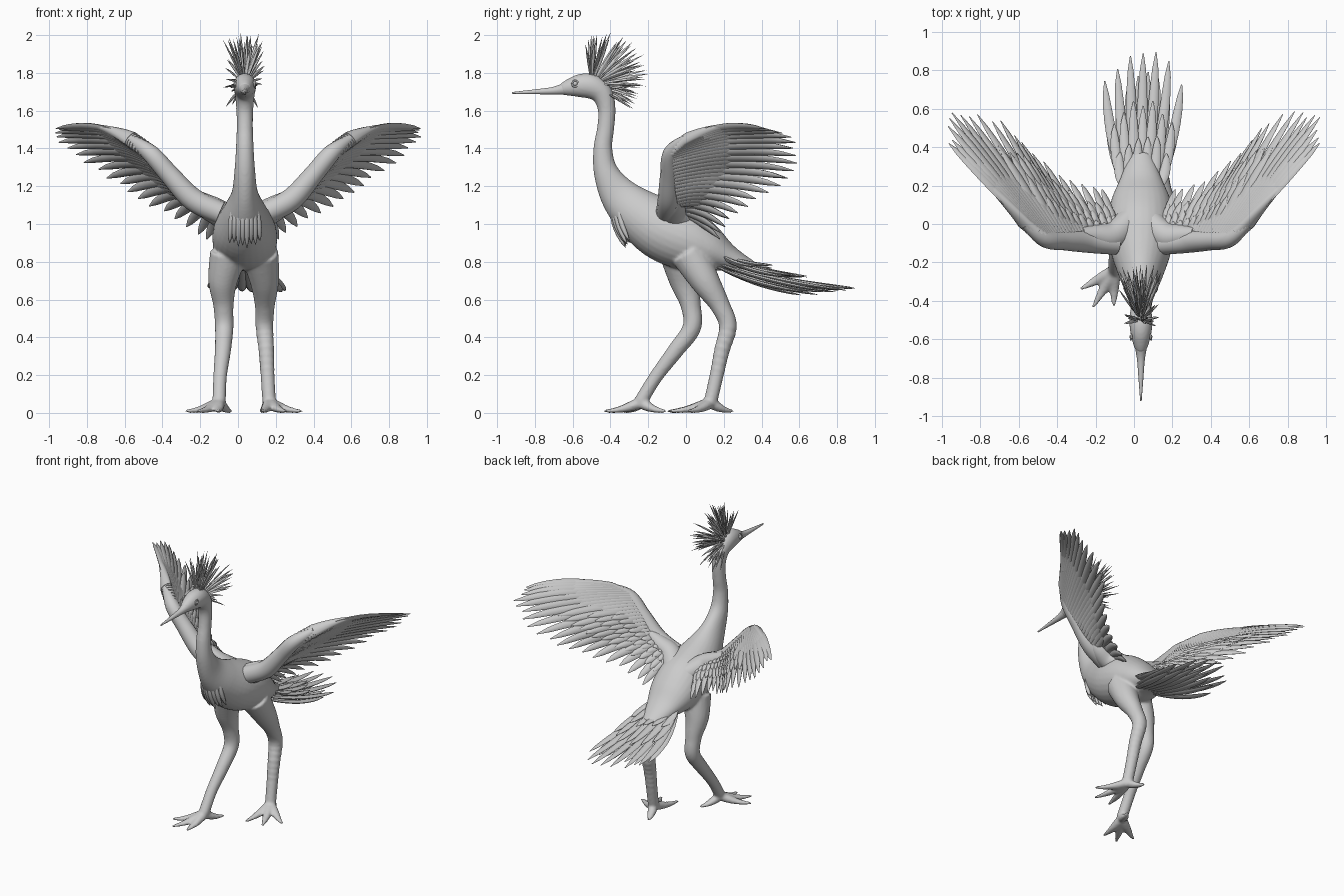
import bpy, bmesh, math, random
from mathutils import Vector as V

random.seed(4)
if "Cube" in bpy.data.objects:
    bpy.data.objects.remove(bpy.data.objects["Cube"])

CX = 0.036  # body centre line
grey = bpy.data.materials.new("clay_grey")
grey.use_nodes = True
COL = (0.6, 0.6, 0.6, 1)
grey.diffuse_color = COL
grey.node_tree.nodes["Principled BSDF"].inputs["Base Color"].default_value = COL


def spline(pts, t):
    """Catmull-Rom through tuples of any length, t from 0 to 1."""
    n = len(pts) - 1
    i = min(int(t * n), n - 1)
    f = t * n - i
    a, b, c, d = (pts[min(max(k, 0), n)] for k in (i - 1, i, i + 1, i + 2))
    return [0.5 * (2 * q + (r - p) * f + (2 * p - 5 * q + 4 * r - s) * f * f
                   + (3 * q - p - 3 * r + s) * f ** 3) for p, q, r, s in zip(a, b, c, d)]


def loft(bm, stations, side, seg=16):
    """Closed elliptical tube: stations are (x, y, z, half width, half thickness)."""
    rings = []
    last = len(stations) - 1
    for i, s in enumerate(stations):
        tan = V(stations[min(i + 1, last)][:3]) - V(stations[max(i - 1, 0)][:3])
        nor = tan.cross(side).normalized()
        wid = nor.cross(tan).normalized()
        rings.append([bm.verts.new(V(s[:3]) + wid * s[3] * math.cos(a) + nor * s[4] * math.sin(a))
                      for a in (math.tau * k / seg for k in range(seg))])
    for r0, r1 in zip(rings, rings[1:]):
        for k in range(seg):
            m = (k + 1) % seg
            bm.faces.new((r0[k], r0[m], r1[m], r1[k]))
    bm.faces.new(rings[0])
    bm.faces.new(rings[-1])


def tube(bm, pts, side=V((1, 0, 0)), steps=40, seg=20, ripple=0):
    out = []
    for i in range(steps + 1):
        s = spline(pts, i / steps)
        k = 1 + (ripple * math.sin(s[2] * 170) if 0.2 < s[2] < 0.46 else 0)
        out.append((*s[:3], max(s[3], .003) * k, max(s[4], .003) * k))
    loft(bm, out, side, seg)


def feather(bm, root, mid, tip, side, width, thick, steps=9, seg=8, sharp=0.6):
    root, mid, tip = V(root), V(mid), V(tip)
    out = []
    for i in range(steps + 1):
        t = i / steps
        p = root * (1 - t) ** 2 + mid * 2 * t * (1 - t) + tip * t * t
        k = (0.55 + 0.45 * min(t * 2, 1)) * max(1 - t ** 4, 0.02) ** sharp
        out.append((*p, width * k, thick * k))
    loft(bm, out, side, seg)


def finish(bm, name, angle=60):
    bmesh.ops.recalc_face_normals(bm, faces=bm.faces)
    me = bpy.data.meshes.new(name)
    bm.to_mesh(me)
    bm.free()
    ob = bpy.data.objects.new(name, me)
    bpy.context.collection.objects.link(ob)
    me.materials.append(grey)
    bpy.ops.object.select_all(action="DESELECT")
    ob.select_set(True)
    bpy.context.view_layer.objects.active = ob
    bpy.ops.object.shade_smooth_by_angle(angle=math.radians(angle))
    return ob


# Trunk, neck and head: (y, z, half width, half thickness)
bm = bmesh.new()
trunk = [(-.66, 1.712, .027, .03), (-.62, 1.722, .042, .045), (-.56, 1.732, .056, .062),
         (-.5, 1.728, .06, .066), (-.445, 1.69, .053, .058), (-.42, 1.61, .045, .047),
         (-.425, 1.51, .043, .045), (-.44, 1.4, .047, .05), (-.425, 1.28, .055, .065),
         (-.36, 1.16, .07, .1), (-.26, 1.06, .115, .135), (-.13, .975, .16, .165),
         (0, .92, .172, .165), (.12, .865, .155, .125), (.23, .815, .11, .07), (.36, .755, .06, .04)]
tube(bm, [(CX, *s) for s in trunk], steps=70, seg=28)

# Legs with a thigh, a hock and spread toes
legs = [
    ([(-.05, -.04, .84, .1), (-.08, -.01, .7, .078), (-.077, .025, .57, .054), (-.073, .03, .45, .049),
      (-.08, -.055, .33, .043), (-.095, -.16, .19, .036), (-.1, -.24, .06, .036)],
     [(-.28, -.34), (-.215, -.435), (-.105, -.43), (-.035, -.105)], 0),
    ([(.115, .02, .84, .1), (.14, .1, .7, .078), (.142, .18, .57, .053), (.14, .222, .46, .047),
      (.15, .19, .33, .041), (.157, .16, .19, .037), (.165, .13, .06, .036)],
     [(.34, .01), (.255, -.09), (.13, -.1), (.12, .25)], .05)]
for path, toes, ripple in legs:
    tube(bm, [(*p, p[3]) for p in path], steps=60, ripple=ripple)
    ax, ay = path[-1][:2]
    for tx, ty in toes:
        d = V((tx - ax, ty - ay, 0))
        stations = [(ax + d.x * f, ay + d.y * f, z, w, h) for f, z, w, h in
                    ((-.08, .06, .03, .03), (.25, .036, .03, .027), (.6, .017, .023, .017), (1, .008, .008, .008))]
        tube(bm, stations, d.cross(V((0, 0, 1))), 14, 12)
body = finish(bm, "body_and_legs", 180)
rm = body.modifiers.new("fuse", "REMESH")
rm.mode, rm.voxel_size, rm.use_smooth_shade = "VOXEL", .009, True
sm = body.modifiers.new("relax", "SMOOTH")
sm.factor, sm.iterations = .5, 4

# Beak
bm = bmesh.new()
tube(bm, [(CX, -.92, 1.694, .004, .005), (CX, -.8, 1.7, .013, .013),
          (CX, -.7, 1.706, .021, .021), (CX, -.63, 1.718, .034, .036)], steps=16, seg=14)
finish(bm, "beak")

# Eyes: ball inside a raised lid
for s, name in ((1, "left"), (-1, "right")):
    bpy.ops.mesh.primitive_uv_sphere_add(segments=16, ring_count=10, radius=.013,
                                         location=(CX + s * .047, -.587, 1.743))
    eye = bpy.context.object
    eye.name = name + "_eye"
    eye.data.materials.append(grey)
    bpy.ops.object.shade_smooth()
    bpy.ops.mesh.primitive_torus_add(major_radius=.016, minor_radius=.005, major_segments=20,
                                     minor_segments=8, location=(CX + s * .05, -.587, 1.743),
                                     rotation=(0, math.pi / 2, s * .2))
    lid = bpy.context.object
    lid.name = name + "_eyelid"
    lid.data.materials.append(grey)
    bpy.ops.object.shade_smooth()

# Crest of stiff spikes fanning up and back from the crown
bm = bmesh.new()
for i in range(85):
    a = math.radians(random.uniform(-32, 100))
    lat = random.uniform(-1, 1) * .42
    reach = random.uniform(.19, .26) + .065 * max(0, math.cos((a - math.radians(38)) * 1.6))
    d = V((math.sin(lat), math.cos(a) * math.cos(lat), math.sin(a) * math.cos(lat)))
    base = V((CX, -.5, 1.735))
    tip = base + d * reach
    mid = base + d * reach * .55 + V((0, 0, .012))
    feather(bm, base + d * .04, mid, tip, d.cross(V((random.random(), .3, .5))), .0085, .006, 6, 6, 1)
finish(bm, "crest")

# Throat fringe
bm = bmesh.new()
for i in range(8):
    f = (i - 3.5) / 3.5
    drop = .87 + .03 * abs(f) + .012 * (i % 2)
    feather(bm, (CX + f * .045, -.385 + .03 * abs(f), 1.16), (CX + f * .075, -.415 + .05 * f * f, 1.02),
            (CX + f * .08, -.32 + .02 * f * f, drop), V((1, 0, 0)), .018, .016)
finish(bm, "throat_fringe")

# Tail: layers of long feathers, (count, half spread, reach, root height, tip height)
bm = bmesh.new()
for n, spread, reach, rz, tz in ((7, .2, .9, .79, .655), (8, .18, .78, .77, .635),
                                 (7, .15, .63, .83, .725), (6, .12, .47, .85, .775)):
    for i in range(n):
        f = 2 * i / (n - 1) - 1
        y = reach * (1 - .2 * f * f) + random.uniform(-.02, .03)
        x0, x1 = CX + f * .075, CX + .012 + f * spread
        feather(bm, (x0, .17, rz), ((x0 + x1) / 2 + f * .035, y * .5 + .06, (rz + tz) / 2 - .03),
                (x1, y, tz + random.uniform(-.012, .012)), V((1, 0, 0)), .029, .012)
finish(bm, "tail")

# Wings
BONE = [(.12, -.1, 1.06), (.26, -.09, 1.13), (.38, -.085, 1.26), (.48, -.075, 1.375), (.58, 0, 1.45)]
THICK = [(.06,), (.06,), (.052,), (.046,), (.024,)]
TIPS = [(.19, .18, .92), (.36, .24, 1.02), (.55, .38, 1.13), (.71, .55, 1.24),
        (.89, .6, 1.36), (.97, .56, 1.46), (.965, .42, 1.505)]


def wing(s, name):
    def place(p):
        return V((s * p[0] + .03 * (1 - p[0]), p[1], p[2]))

    def bone(t):
        return place(spline(BONE, t))

    def tip(t):
        return place(spline(TIPS, t))

    def across(t):
        return tip(min(t + .06, 1)) - tip(max(t - .06, 0)) + bone(min(t + .06, 1)) - bone(max(t - .06, 0))

    def surface(t, f):
        return bone(t).lerp(tip(t), f) + V((-s * .02, 0, .07)) * f * (1 - f) * 2

    bm = bmesh.new()
    # flight feathers, then three overlapping rows of coverts
    rows = [(19, 1, 1, .031, .013, 0), (15, .72, .62, .032, .016, .012),
            (13, .52, .56, .03, .018, .02), (11, .36, .5, .028, .018, .028)]
    for n, reach, t1, w, th, lift in rows:
        for i in range(n):
            t = t1 * i / (n - 1)
            f = reach * random.uniform(.93, 1.0) if 0 < i < n - 1 else reach
            up = V((-s * .6, .1, .8)) * lift
            start = surface(t, .02)
            end = surface(t, f) + up
            mid = surface(t, f * .5) * 2 - (start + end) * .5 + up
            feather(bm, start, mid, end, across(t), w, th)
    # arm along the leading edge
    arm = []
    for i in range(25):
        t = i / 24
        r = spline(THICK, t)[0]
        arm.append((*bone(t), r, r))
    loft(bm, arm, V((0, 1, 0)), 16)
    # smooth skin reaching half way down the feathers, thinning as it goes
    for k in range(24):
        t = .2 + .8 * k / 23
        w = .024 + .012 * math.sin(t * math.pi)
        skin = [(*surface(t, .48 * j / 8), w, .036 * (1 - j / 8) + .009) for j in range(9)]
        loft(bm, skin, across(t), 10)
    # rounded wing root
    root = [(*place((.05, .02, 1.0)), .07, .07), (*place((.13, -.06, 1.06)), .075, .07),
            (*place((.22, -.06, 1.11)), .06, .06), (*place((.3, -.05, 1.17)), .035, .035)]
    tube(bm, root, V((0, 1, 0)), 16, 16)
    finish(bm, name)


wing(1, "left_wing")
wing(-1, "right_wing")
